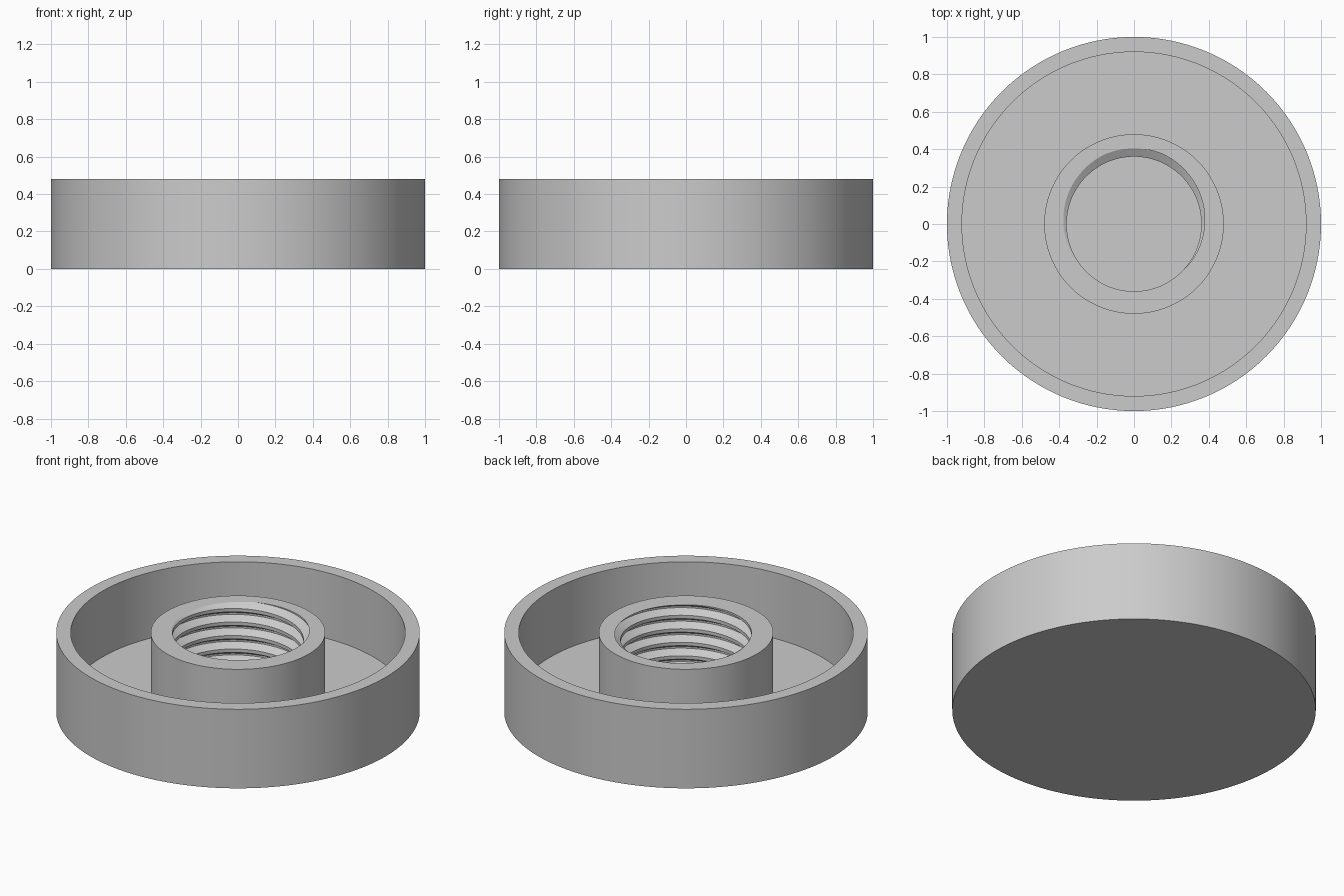
import bpy
import bmesh
from math import cos, sin, pi, floor, radians

SEGMENTS = 128
TOP, FLOOR = 0.48, 0.08
RIM_IN, BOSS_R = 0.92, 0.48
MINOR, MAJOR, PITCH = 0.36, 0.404, 0.082

if "Cube" in bpy.data.objects:
    bpy.data.objects.remove(bpy.data.objects["Cube"], do_unlink=True)

grey = bpy.data.materials.new("plain grey")
grey.use_nodes = True
colour = (0.6, 0.6, 0.6, 1)
grey.diffuse_color = colour
grey.node_tree.nodes["Principled BSDF"].inputs["Base Color"].default_value = colour


def sweep(name, profile_at):
    """Spin a profile, given as (radius, z) points for each angle, around z."""
    bm = bmesh.new()
    columns = []
    for j in range(SEGMENTS + 1):
        a = 2 * pi * j / SEGMENTS
        columns.append([bm.verts.new((r * cos(a), r * sin(a), z))
                        for r, z in profile_at(a)])
    for left, right in zip(columns, columns[1:]):
        for k in range(len(left) - 1):
            bm.faces.new((left[k], right[k], right[k + 1], left[k + 1]))
    bmesh.ops.remove_doubles(bm, verts=bm.verts, dist=1e-5)
    bmesh.ops.dissolve_degenerate(bm, edges=bm.edges, dist=1e-5)
    mesh = bpy.data.meshes.new(name)
    bm.to_mesh(mesh)
    bm.free()
    mesh.materials.append(grey)
    obj = bpy.data.objects.new(name, mesh)
    bpy.context.collection.objects.link(obj)
    bpy.ops.object.select_all(action="DESELECT")
    obj.select_set(True)
    bpy.context.view_layer.objects.active = obj
    bpy.ops.object.shade_smooth_by_angle(angle=radians(25))
    return obj


# Distance from the groove centre, in pitches, where the root and crest flats end
ROOT, CREST = 1 / 16, 3 / 8


def groove_centre(a):
    """Height of one groove centre at an angle, for a right-hand thread."""
    return TOP + PITCH * (a / (2 * pi) - 0.25)


def thread_radius(a, z):
    t = (z - groove_centre(a)) / PITCH
    d = abs(t - floor(t + 0.5))
    blend = min(max((d - ROOT) / (CREST - ROOT), 0), 1)
    return MAJOR + (MINOR - MAJOR) * blend


def cup_profile(a):
    return [(0, 0), (1, 0), (1, TOP), (RIM_IN, TOP), (RIM_IN, FLOOR), (0, FLOOR)]


def boss_profile(a):
    points = [(BOSS_R, FLOOR), (BOSS_R, TOP), (thread_radius(a, TOP), TOP)]
    for turn in range(2, -9, -1):
        for offset in (CREST, ROOT, -ROOT, -CREST):
            z = groove_centre(a) + (turn + offset) * PITCH
            z = min(max(z, FLOOR), TOP)
            points.append((thread_radius(a, z), z))
    return points


# Round dish with a raised rim, and the threaded boss standing in its middle
sweep("round_cup", cup_profile)
sweep("threaded_boss", boss_profile)
